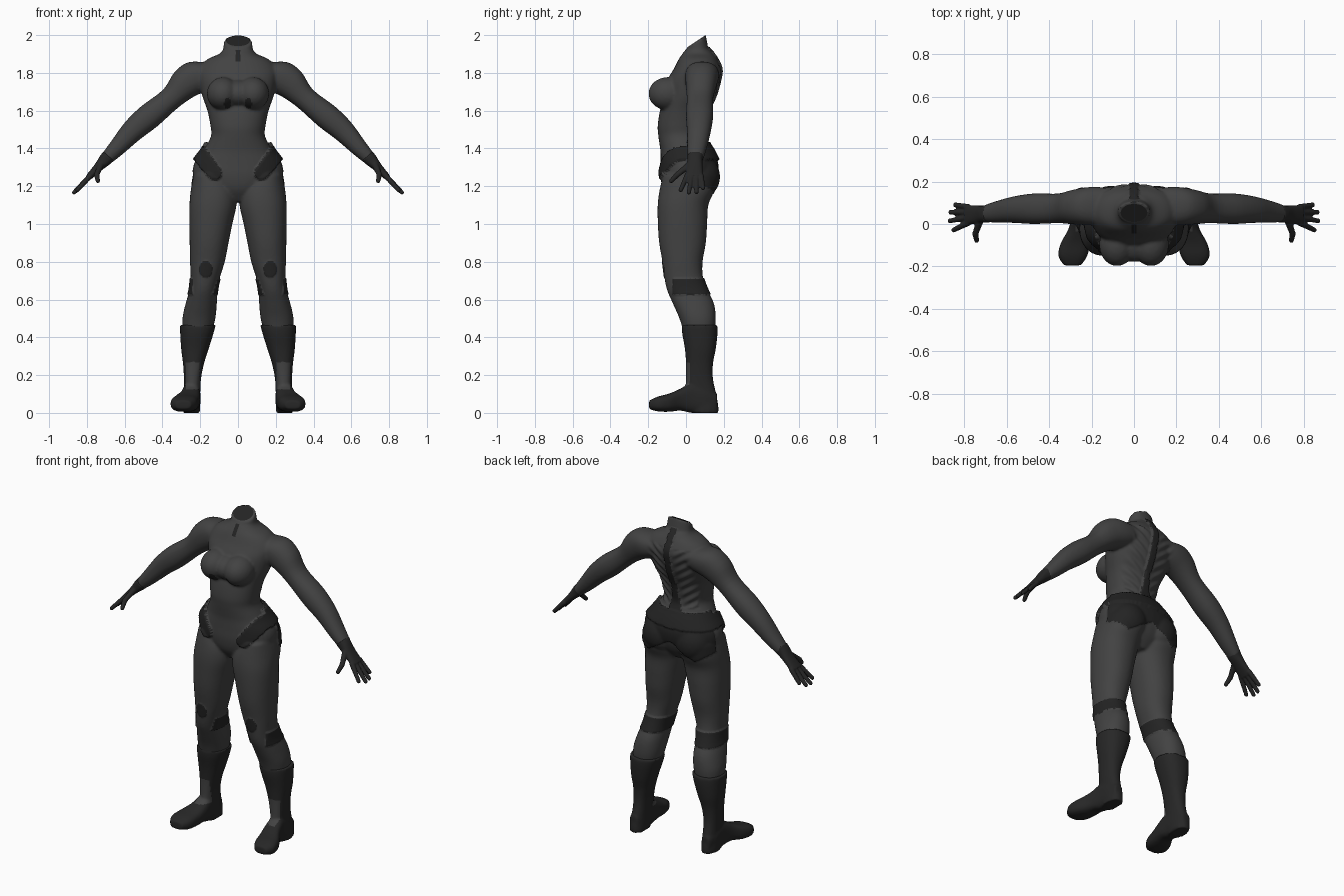
import bpy, bmesh, math
from mathutils import Vector, Matrix

cube = bpy.data.objects.get("Cube")
if cube:
    bpy.data.objects.remove(cube, do_unlink=True)

X, Y, Z = Vector((1, 0, 0)), Vector((0, 1, 0)), Vector((0, 0, 1))


def material(name, value):
    mat = bpy.data.materials.new(name)
    mat.use_nodes = True
    colour = (value, value, value, 1)
    mat.diffuse_color = colour
    mat.node_tree.nodes["Principled BSDF"].inputs["Base Color"].default_value = colour
    return mat


SUIT = material("charcoal suit", 0.055)
PADS = material("black padding", 0.017)
LEATHER = material("black leather", 0.02)


def smooth_rows(rows, steps=4):
    """Catmull-Rom interpolation between cross-sections."""
    rows = [Vector(r) for r in rows]
    out = []
    for i in range(len(rows) - 1):
        b, c = rows[i], rows[i + 1]
        a = rows[i - 1] if i else b
        d = rows[i + 2] if i + 2 < len(rows) else c
        for k in range(steps):
            t = k / steps
            out.append(b + (c - a) * (t / 2) + (a * 2 - b * 5 + c * 4 - d) * (t * t / 2)
                       + (b * 3 - a - c * 3 + d) * (t ** 3 / 2))
    return out + [rows[-1]]


def tube(bm, rows, u, v, power=2.2, sides=36):
    """Loft superellipse sections given as x, y, z, radius along u, radius along v."""
    rings = []
    for x, y, z, ru, rv in smooth_rows(rows):
        ring = []
        for k in range(sides):
            a = math.tau * k / sides
            c, s = math.cos(a), math.sin(a)
            cu = math.copysign(abs(c) ** (2 / power), c)
            cv = math.copysign(abs(s) ** (2 / power), s)
            ring.append(bm.verts.new(Vector((x, y, z)) + u * (ru * cu) + v * (rv * cv)))
        rings.append(ring)
    for low, high in zip(rings, rings[1:]):
        for k in range(sides):
            j = (k + 1) % sides
            bm.faces.new((low[k], low[j], high[j], high[k]))
    bm.faces.new(rings[0][::-1])
    bm.faces.new(rings[-1])


def upright(table, side):
    """Turn z, inner, outer, front, back into tube sections."""
    return [(side * (i + o) / 2, (f + b) / 2, z, (o - i) / 2, (b - f) / 2)
            for z, i, o, f, b in table]


def ball(bm, centre, radii):
    matrix = Matrix.Translation(centre) @ Matrix.Diagonal((*radii, 1))
    bmesh.ops.create_icosphere(bm, subdivisions=3, radius=1, matrix=matrix)


def finger(bm, start, end, radius):
    start, end = Vector(start), Vector(end)
    for k in range(11):
        r = radius * (1 - 0.02 * k)
        ball(bm, start.lerp(end, k / 10), (r, r, r))


def fuse(name, bm, voxel, relax, mats):
    """Melt overlapping closed parts into one smooth skin."""
    bmesh.ops.recalc_face_normals(bm, faces=bm.faces)
    mesh = bpy.data.meshes.new(name)
    bm.to_mesh(mesh)
    bm.free()
    obj = bpy.data.objects.new(name, mesh)
    bpy.context.collection.objects.link(obj)
    remesh = obj.modifiers.new("fuse", "REMESH")
    remesh.mode = "VOXEL"
    remesh.voxel_size = voxel
    smooth = obj.modifiers.new("relax", "SMOOTH")
    smooth.factor = 0.5
    smooth.iterations = relax
    graph = bpy.context.evaluated_depsgraph_get()
    skin = bpy.data.meshes.new_from_object(obj.evaluated_get(graph))
    obj.modifiers.clear()
    obj.data = skin
    skin.name = name
    skin.materials.clear()
    for mat in mats:
        skin.materials.append(mat)
    skin.shade_smooth()
    return obj


# Torso: z, half width, front, back
torso = [(1.12, .06, -.08, .08), (1.18, .17, -.12, .13), (1.25, .235, -.135, .16),
         (1.32, .232, -.135, .165), (1.38, .19, -.135, .14), (1.42, .165, -.14, .115),
         (1.47, .142, -.147, .095), (1.52, .146, -.15, .1), (1.6, .162, -.138, .12),
         (1.68, .19, -.115, .155), (1.76, .205, -.1, .178), (1.82, .208, -.065, .186),
         (1.87, .165, -.04, .165), (1.9, .1, -.02, .145), (1.92, .08, -.005, .13)]
leg = [(1.26, .06, .235, -.12, .15), (1.18, .01, .25, -.14, .15), (1.1, .008, .257, -.15, .118),
       (1, .03, .258, -.149, .112), (.9, .05, .256, -.142, .105), (.8, .07, .254, -.125, .088),
       (.72, .095, .251, -.115, .09), (.65, .11, .257, -.1, .115), (.58, .112, .277, -.07, .148),
       (.5, .12, .294, -.035, .158), (.42, .14, .29, -.01, .15)]
arm = [(.12, .085, 1.8, .075, .085), (.2, .085, 1.785, .095, .09), (.28, .08, 1.742, .084, .082),
       (.355, .074, 1.665, .062, .07), (.47, .072, 1.57, .068, .072), (.56, .068, 1.492, .06, .063),
       (.64, .058, 1.405, .046, .052), (.7, .05, 1.343, .034, .04)]
body = bmesh.new()
tube(body, upright([(z, -w, w, f, b) for z, w, f, b in torso], 1), X, Y)
tilt = Vector((0, .83, .55))
tube(body, [(0, .065, 1.84, .1, .07), (0, .06, 1.9, .082, .068), (0, .054, 1.967, .074, .061)], X, tilt)
ball(body, (0, -.08, 1.69), (.1, .1, .075))
for side in (1, -1):
    tube(body, upright(leg, side), X, Y)
    tube(body, [(side * x, *rest) for x, *rest in arm], Vector((side * .665, 0, .75)), Y)
    ball(body, (side * .08, -.097, 1.69), (.085, .102, .088))
    ball(body, (side * .108, .075, 1.25), (.11, .1, .11))
suit = fuse("body_suit", body, 0.008, 6, (SUIT, PADS))


def spot(a, z, ca, cz, ra, rz):
    return ((a - ca) / ra) ** 2 + ((z - cz) / rz) ** 2 < 1


def padding(p):
    """Height of the dark padding at a point, or None on bare suit."""
    a, y, z = abs(p.x), p.y, p.z
    if a < .3 and 1.1 < z < 1.46:
        # Hip belt, sloping down at the front
        along = min(max(((.21 - a) * .085 + (1.39 - z) * .12) / .0216, 0), 1)
        if y < .03 and math.hypot(a - .21 + .085 * along, z - 1.39 + .12 * along) < .04:
            return .018
        if y >= .0 and 1.335 < z < 1.425:
            return .018
        # Seat padding
        if y > .05 and 1.16 + .6 * abs(a - .16) < z < 1.34:
            return .006
    # Spine strip
    if 1.4 < z < 1.94 and y > .06 and a < .02 + .25 * max(0, 1.52 - z):
        return .009
    # Knee straps and knee patches
    if .625 < z < .71 and y > -.07:
        return .006
    if y < 0 and spot(a, z, .17, .76, .035, .045):
        return .003
    # Chest tabs and collar zip
    if y < -.1 and spot(a, z, .055, 1.637, .018, .03):
        return 0
    if y < .03 and a < .008 and 1.86 < z < 1.92:
        return 0
    return None


def rib(p):
    """Shallow slanted ridges over the back."""
    a = abs(p.x)
    if p.y < .05 or not (.025 < a < .15 and 1.45 < p.z < 1.84):
        return 0
    return .005 * math.sin((p.z - .7 * a) * math.tau / .055) * math.sin((a - .025) / .125 * math.pi)


for face in suit.data.polygons:
    face.material_index = int(padding(face.center) is not None)
moves = [v.normal * ((padding(v.co) or 0) + rib(v.co)) for v in suit.data.vertices]
for v, move in zip(suit.data.vertices, moves):
    v.co += move
suit.data.update()

# Dark opening inside the collar
bm = bmesh.new()
place = (Matrix.Translation((0, .052, 1.97)) @ Matrix.Rotation(math.atan2(.55, .83), 4, "X")
         @ Matrix.Diagonal((.063, .051, 1, 1)))
bmesh.ops.create_circle(bm, cap_ends=True, segments=32, radius=1, matrix=place)
mesh = bpy.data.meshes.new("neck_opening")
bm.to_mesh(mesh)
bm.free()
mesh.materials.append(PADS)
bpy.context.collection.objects.link(bpy.data.objects.new("neck_opening", mesh))

# Boots: shaft as z, inner, outer, front, back; foot as y, inner, outer, bottom, top
shaft = [(.465, .118, .308, -.022, .167), (.42, .13, .306, -.02, .167), (.34, .155, .301, -.006, .158),
         (.26, .18, .291, 0, .143), (.18, .196, .286, 0, .143), (.1, .2, .286, 0, .16),
         (.03, .2, .29, .02, .172), (0, .2, .29, .03, .172)]
foot = [(.165, .22, .275, .015, .1), (.1, .2, .29, 0, .14), (.03, .2, .295, 0, .158),
        (-.03, .2, .312, .012, .128), (-.09, .208, .345, .006, .102),
        (-.15, .22, .357, .008, .086), (-.195, .25, .33, .02, .065)]
# Gloves: palm sections and finger tips
palm = [(.685, .05, 1.36, .036, .044), (.705, .047, 1.338, .034, .04),
        (.74, .045, 1.3, .024, .042), (.79, .042, 1.248, .017, .048)]
tips = [(.85, -.028, 1.18), (.868, .015, 1.167), (.864, .055, 1.17), (.842, .09, 1.19)]
for side, word in ((1, "left"), (-1, "right")):
    bm = bmesh.new()
    tube(bm, upright(shaft, side), X, Y, 2.3)
    tube(bm, [(side * (i + o) / 2, y, (b + t) / 2, (o - i) / 2, (t - b) / 2)
              for y, i, o, b, t in foot], X, Z, 2.8)
    boot = fuse(word + "_boot", bm, 0.008, 4, (LEATHER, SUIT))
    for face in boot.data.polygons:
        c = face.center
        shin = .125 < c.z < .27 and abs(abs(c.x) - .24) < .036 and c.y < .045
        face.material_index = int(shin)

    bm = bmesh.new()
    tube(bm, [(side * x, *rest) for x, *rest in palm], Vector((side * .738, 0, .675)), Y, 2.4)
    for k, (x, y, z) in enumerate(tips):
        finger(bm, (side * .782, .005 + .025 * k, 1.255), (side * x, y, z), .015)
    finger(bm, (side * .725, .02, 1.315), (side * .748, -.045, 1.262), .018)
    finger(bm, (side * .748, -.045, 1.262), (side * .742, -.078, 1.228), .015)
    fuse(word + "_glove", bm, 0.005, 3, (LEATHER,))
